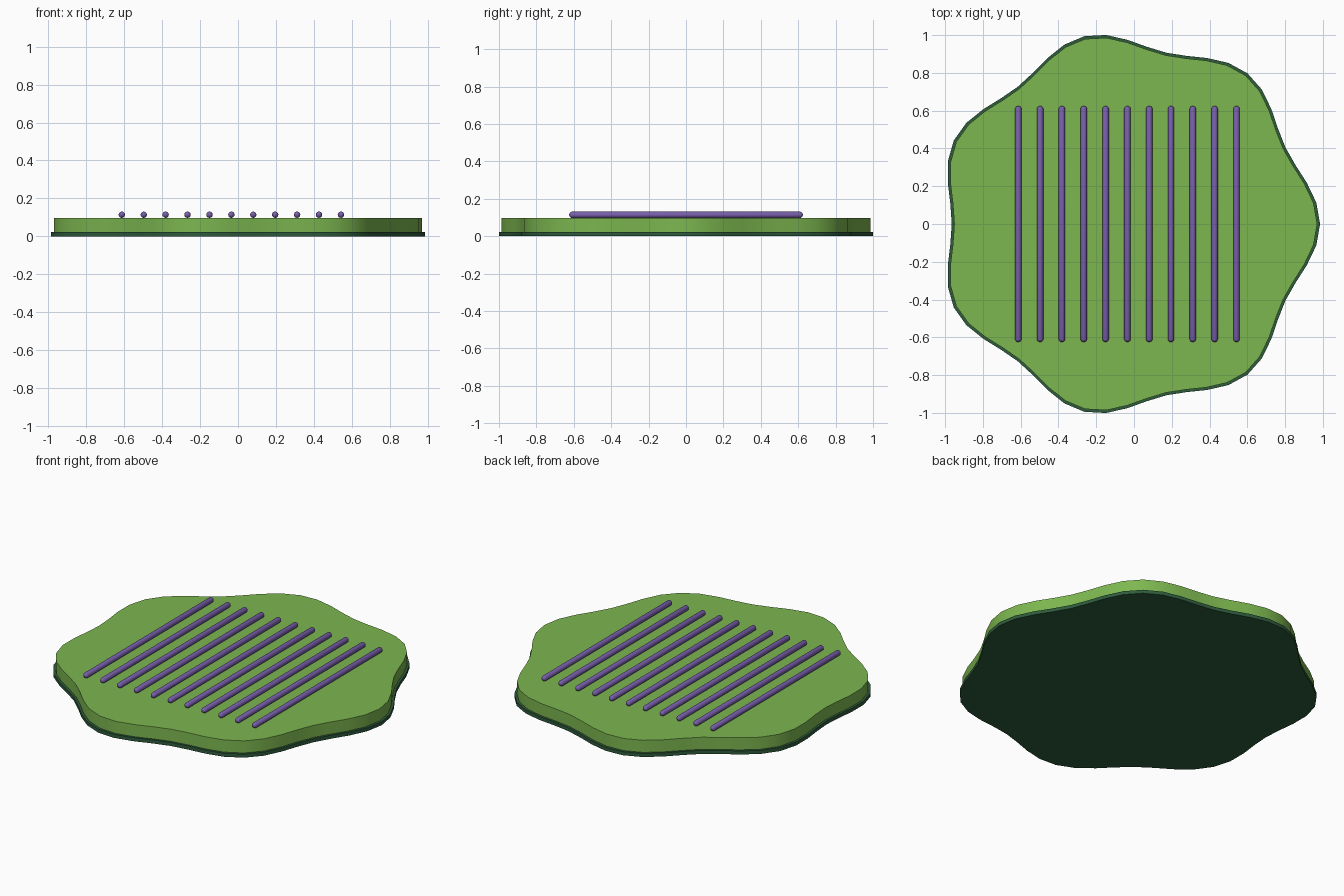
import bpy, bmesh
from math import cos, sin, tau, radians

cube = bpy.data.objects.get("Cube")
if cube:
    bpy.data.objects.remove(cube)

SHIFT = -0.035   # recentres the seven-lobed outline
SIDES = 56


def material(name, rgb):
    mat = bpy.data.materials.new(name)
    mat.use_nodes = True
    mat.diffuse_color = (*rgb, 1)
    mat.node_tree.nodes["Principled BSDF"].inputs["Base Color"].default_value = (*rgb, 1)
    return mat


def finish(name, bm, mat):
    bmesh.ops.recalc_face_normals(bm, faces=bm.faces)
    mesh = bpy.data.meshes.new(name)
    bm.to_mesh(mesh)
    bm.free()
    mesh.materials.append(mat)
    obj = bpy.data.objects.new(name, mesh)
    bpy.context.collection.objects.link(obj)
    bpy.ops.object.select_all(action="DESELECT")
    obj.select_set(True)
    bpy.context.view_layer.objects.active = obj
    bpy.ops.object.shade_smooth_by_angle(angle=radians(40))
    return obj


def wavy_slab(name, scale, bottom, top, mat):
    """Flat slab with a seven-lobed wavy edge."""
    bm = bmesh.new()
    ring = []
    for i in range(SIDES):
        a = tau * i / SIDES
        r = scale * (0.975 + 0.045 * cos(7 * a))
        ring.append(bm.verts.new((r * cos(a) + SHIFT, r * sin(a), bottom)))
    face = bm.faces.new(ring)
    raised = bmesh.ops.extrude_face_region(bm, geom=[face], use_keep_orig=True)["geom"]
    for v in raised:
        if isinstance(v, bmesh.types.BMVert):
            v.co.z = top
    return finish(name, bm, mat)


def rod(name, x, radius, half_length, z, mat):
    """Round-ended rod: a sphere stretched apart along y."""
    bm = bmesh.new()
    bmesh.ops.create_uvsphere(bm, u_segments=12, v_segments=9, radius=radius)
    for v in bm.verts:
        px, py, pz = v.co
        end = half_length - radius if pz > 0 else radius - half_length
        v.co = (x + px, pz + end, z + py)
    return finish(name, bm, mat)


leaf_green = material("leaf green", (0.205, 0.475, 0.08))
dark_green = material("dark green", (0.027, 0.105, 0.044))
purple = material("purple", (0.19, 0.115, 0.41))

# Base rim and upper slab
wavy_slab("base_rim", 1.0, 0.0, 0.022, dark_green)
wavy_slab("slab", 0.985, 0.022, 0.097, leaf_green)

# Row of parallel rods
for i in range(11):
    rod(f"rod_{i + 1}", SHIFT + (i - 5) * 0.1155, 0.0172, 0.625, 0.114, purple)
